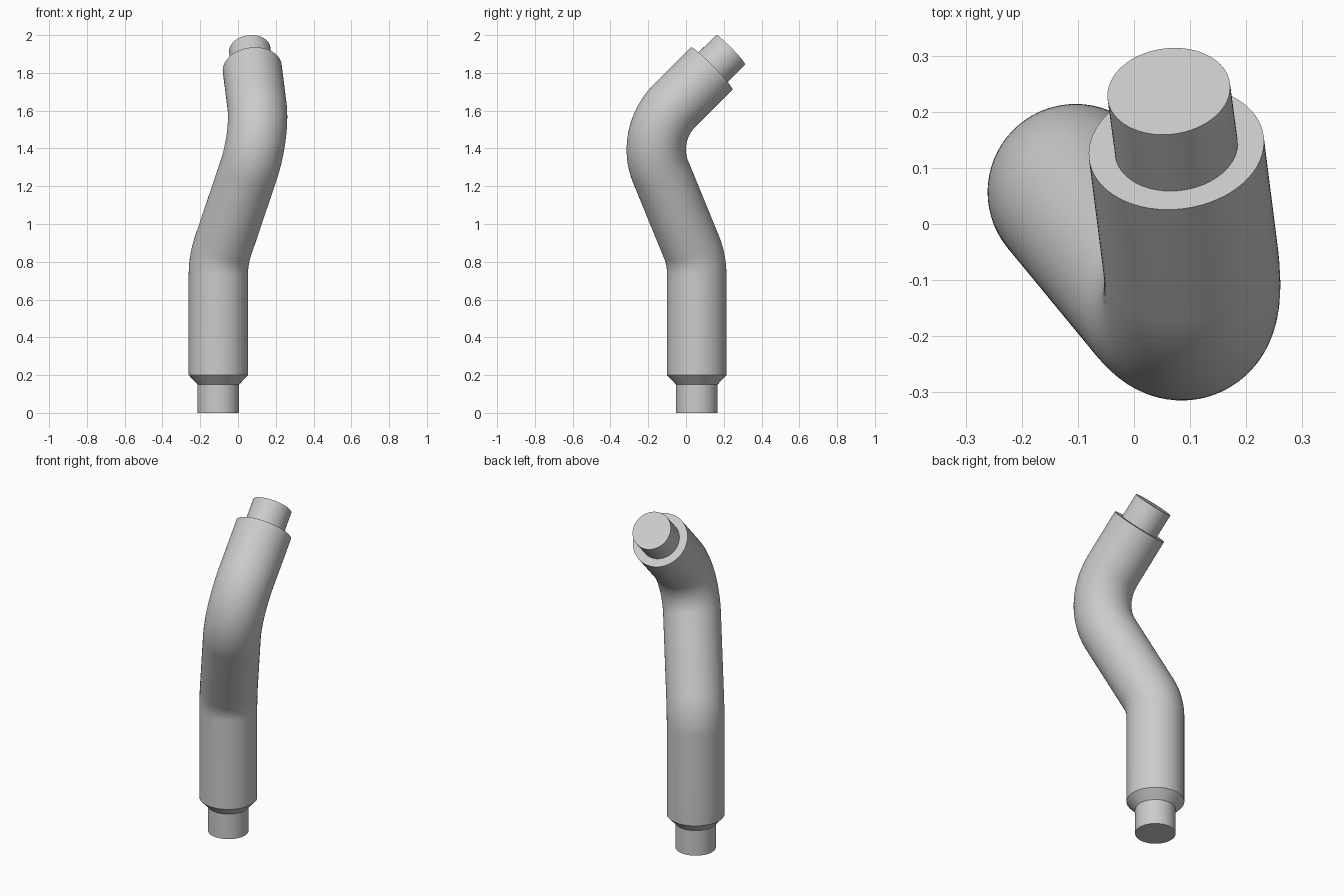
import bpy
import bmesh
import math
from mathutils import Vector, Matrix

cube = bpy.data.objects.get("Cube")
if cube:
    bpy.data.objects.remove(cube, do_unlink=True)

SIDES = 64
TUBE_R, PLUG_R, BEND_R = 0.157, 0.11, 0.314

grey = bpy.data.materials.new("plain_grey")
grey.use_nodes = True
grey.diffuse_color = (0.6, 0.6, 0.6, 1)
grey.node_tree.nodes["Principled BSDF"].inputs["Base Color"].default_value = (0.6, 0.6, 0.6, 1)


def bend(before, corner, after, steps):
    """Arc points and tangents that round off one corner of the path."""
    d1, d2 = (corner - before).normalized(), (after - corner).normalized()
    angle = d1.angle(d2)
    axis = d1.cross(d2).normalized()
    start = corner - d1 * BEND_R * math.tan(angle / 2)
    centre = start + axis.cross(d1) * BEND_R
    stations = []
    for i in range(steps + 1):
        turn = Matrix.Rotation(angle * i / steps, 3, axis)
        stations.append((centre + turn @ (start - centre), turn @ d1, TUBE_R))
    return stations


def sweep(name, stations):
    """Loft circles through (point, tangent, radius) stations and cap the ends."""
    bm = bmesh.new()
    side = stations[0][1].orthogonal().normalized()
    previous_dir, rings = stations[0][1], []
    for point, direction, radius in stations:
        side = previous_dir.rotation_difference(direction) @ side
        up = direction.cross(side)
        previous_dir = direction
        rings.append([bm.verts.new(point + radius * (side * math.cos(a) + up * math.sin(a)))
                      for a in (2 * math.pi * k / SIDES for k in range(SIDES))])
    for low, high in zip(rings, rings[1:]):
        for k in range(SIDES):
            n = (k + 1) % SIDES
            bm.faces.new((low[k], low[n], high[n], high[k]))
    bm.faces.new(rings[0][::-1])
    bm.faces.new(rings[-1])
    bmesh.ops.recalc_face_normals(bm, faces=bm.faces)
    mesh = bpy.data.meshes.new(name)
    bm.to_mesh(mesh)
    bm.free()
    mesh.materials.append(grey)
    obj = bpy.data.objects.new(name, mesh)
    bpy.context.collection.objects.link(obj)
    bpy.ops.object.select_all(action='DESELECT')
    obj.select_set(True)
    bpy.context.view_layer.objects.active = obj
    bpy.ops.object.shade_smooth_by_angle(angle=math.radians(30))
    return obj


# Centre line: straight foot, slanted middle, tilted head
foot = Vector((-0.104, 0.057, 0))
up = Vector((0, 0, 1))
low_corner = foot + up * 0.81
high_corner = Vector((0.12, -0.215, 1.473))
mouth = Vector((0.0755, 0.136, 1.823))
tip = Vector((0.062, 0.2365, 1.9215))
head_dir = (tip - mouth).normalized()

# Bent tube with a chamfered lower rim
body = [(foot + up * 0.15, up, PLUG_R), (foot + up * 0.2, up, TUBE_R)]
body += bend(foot, low_corner, high_corner, 12)
body += bend(low_corner, high_corner, mouth, 28)
body.append((mouth, head_dir, TUBE_R))
sweep("bent_tube", body)

# Narrow plugs at both ends, seated slightly inside the tube
sweep("lower_plug", [(foot, up, PLUG_R), (foot + up * 0.16, up, PLUG_R)])
sweep("upper_plug", [(mouth - head_dir * 0.02, head_dir, PLUG_R), (tip, head_dir, PLUG_R)])
